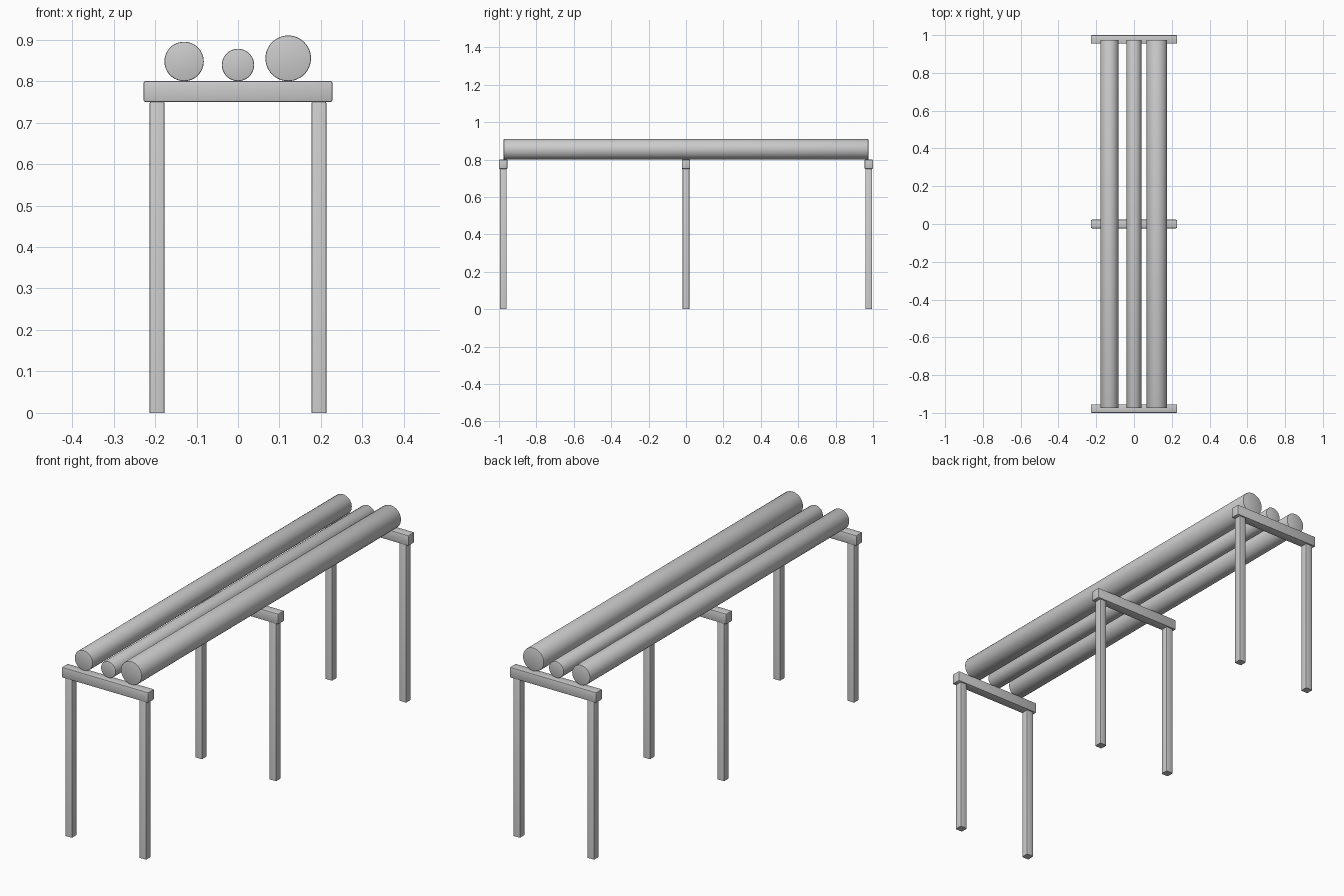
import bpy, bmesh
from math import pi
from mathutils import Matrix, Vector

if "Cube" in bpy.data.objects:
    bpy.data.objects.remove(bpy.data.objects["Cube"])


def finish(bm, name):
    me = bpy.data.meshes.new(name)
    bm.to_mesh(me)
    bm.free()
    ob = bpy.data.objects.new(name, me)
    bpy.context.collection.objects.link(ob)
    bpy.ops.object.select_all(action='DESELECT')
    bpy.context.view_layer.objects.active = ob
    ob.select_set(True)
    bpy.ops.object.shade_smooth_by_angle(angle=0.6)
    return ob


def bevel(bm, edges, width, segments=2):
    bmesh.ops.bevel(bm, geom=edges, offset=width, segments=segments,
                    profile=0.5, affect='EDGES')


def box(name, center, size, width, keep_bottom=False):
    bm = bmesh.new()
    bmesh.ops.create_cube(bm, size=1, matrix=Matrix.Translation(center) @ Matrix.Diagonal((*size, 1)))
    low = center[2] - size[2] / 2 + 1e-4
    edges = [e for e in bm.edges
             if not (keep_bottom and all(v.co.z < low for v in e.verts))]
    bevel(bm, edges, width)
    return finish(bm, name)


def log(name, x, radius):
    bm = bmesh.new()
    place = Matrix.Translation(Vector((x, 0, 0.8 + radius))) @ Matrix.Rotation(pi / 2, 4, 'X')
    bmesh.ops.create_cone(bm, cap_ends=True, segments=48, radius1=radius,
                          radius2=radius, depth=1.95, matrix=place)
    rims = [e for e in bm.edges if abs(e.verts[0].co.y - e.verts[1].co.y) < 1e-4]
    bevel(bm, rims, 0.003)
    return finish(bm, name)


# Three trestles: a cross beam on two legs
for label, y in (("front", -0.9775), ("middle", 0), ("back", 0.9775)):
    box(label + "_cross_beam", (0, y, 0.775), (0.455, 0.045, 0.05), 0.004)
    for side, x in (("left", -0.195), ("right", 0.195)):
        box(f"{label}_{side}_leg", (x, y, 0.375), (0.036, 0.036, 0.75), 0.003, True)

# Long round poles resting on the beams
log("left_pole", -0.13, 0.0475)
log("middle_pole", 0, 0.039)
log("right_pole", 0.121, 0.055)
